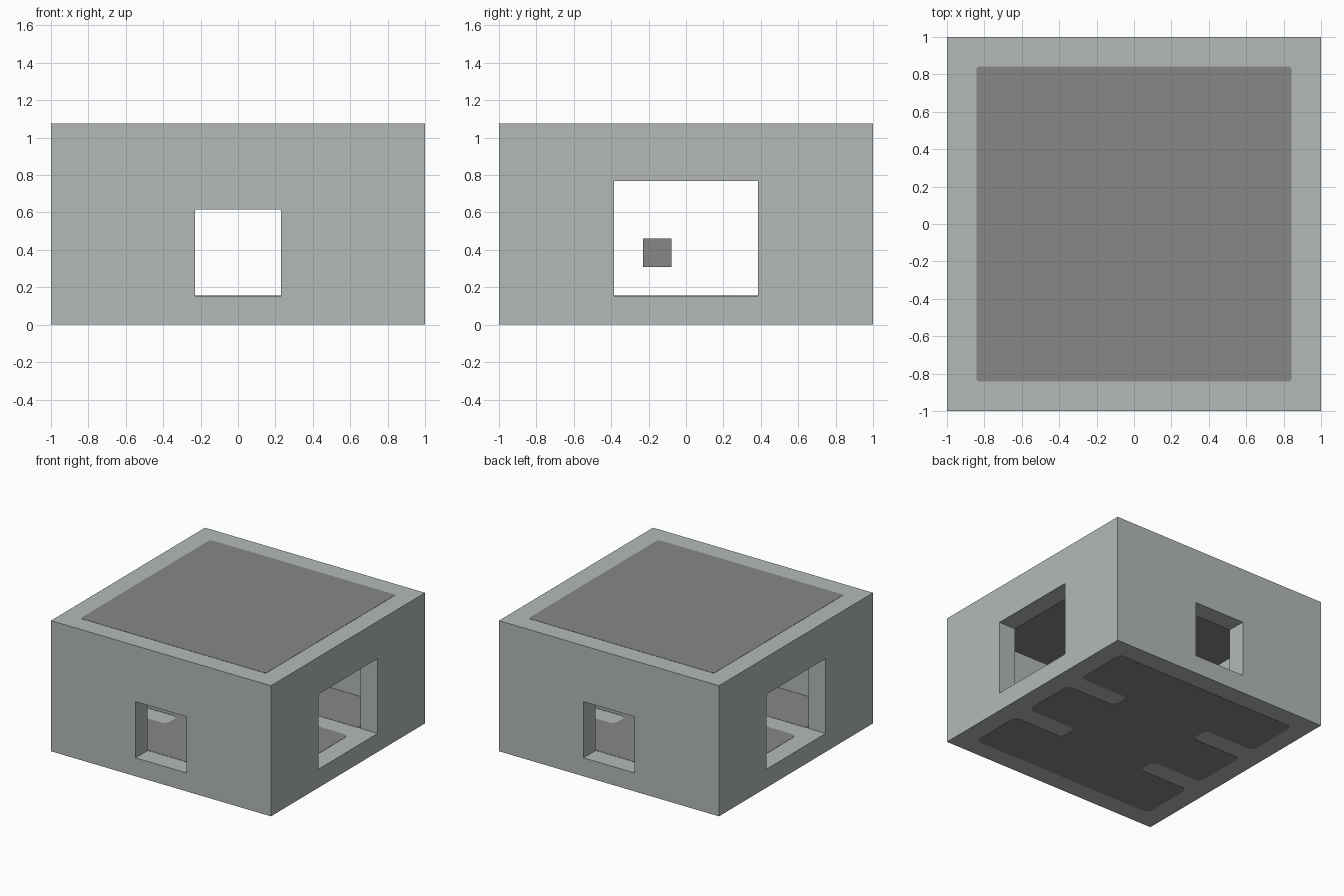
import bpy
import bmesh

U = 2 / 13          # one block of the building's grid
H = 7 * U           # overall height
T = 0.002           # thickness of painted panels
P = 0.843           # half width of painted panels

default = bpy.data.objects.get("Cube")
if default:
    bpy.data.objects.remove(default, do_unlink=True)


def make_material(name, srgb):
    color = [(c / 255 / 12.92 if c < 11 else ((c / 255 + 0.055) / 1.055) ** 2.4) for c in srgb] + [1]
    mat = bpy.data.materials.new(name)
    mat.use_nodes = True
    mat.diffuse_color = color
    bsdf = mat.node_tree.nodes["Principled BSDF"]
    bsdf.inputs["Base Color"].default_value = color
    bsdf.inputs["Roughness"].default_value = 0.9
    return mat


light_stone = make_material("light_stone", (179, 186, 185))
dark_stone = make_material("dark_stone", (135, 135, 135))


def finish(name, bm, mat):
    bmesh.ops.recalc_face_normals(bm, faces=bm.faces)
    mesh = bpy.data.meshes.new(name)
    bm.to_mesh(mesh)
    bm.free()
    mesh.materials.append(mat)
    obj = bpy.data.objects.new(name, mesh)
    bpy.context.collection.objects.link(obj)
    return obj


def box(name, low, high, mat):
    bm = bmesh.new()
    bmesh.ops.create_cube(bm, size=1)
    for v in bm.verts:
        v.co = [lo if c < 0 else hi for c, lo, hi in zip(v.co, low, high)]
    return finish(name, bm, mat)


def panel(name, outline, z, radius):
    """Thin painted plate with rounded corners, from z up to z + T."""
    bm = bmesh.new()
    face = bm.faces.new([bm.verts.new((x, y, z)) for x, y in outline])
    bmesh.ops.bevel(bm, geom=list(bm.verts), offset=radius, offset_type='OFFSET',
                    segments=4, profile=0.5, affect='VERTICES')
    top = bmesh.ops.extrude_face_region(bm, geom=list(bm.faces), use_keep_orig=True)
    moved = [g for g in top["geom"] if isinstance(g, bmesh.types.BMVert)]
    bmesh.ops.translate(bm, vec=(0, 0, T), verts=moved)
    return finish(name, bm, dark_stone)


# Hollow building with a tunnel of openings along each axis
shell = box("building_shell", (-1, -1, T), (1, 1, H - T), light_stone)
cutters = [
    box("room_cutter", (-5.5 * U, -5.5 * U, U), (5.5 * U, 5.5 * U, 6 * U), light_stone),
    box("door_cutter", (-1.5 * U, -1.2, U), (1.5 * U, 1.2, 4 * U), light_stone),
    box("window_cutter", (-1.2, -2.5 * U, U), (1.2, 2.5 * U, 5 * U), light_stone),
]
bpy.context.view_layer.objects.active = shell
for cutter in cutters:
    mod = shell.modifiers.new("cut", 'BOOLEAN')
    mod.operation = 'DIFFERENCE'
    mod.solver = 'EXACT'
    mod.object = cutter
    bpy.ops.object.modifier_apply(modifier=mod.name)
    bpy.data.objects.remove(cutter, do_unlink=True)

# Plain panels on the roof and ceiling
square = [(P, P), (-P, P), (-P, -P), (P, -P)]
panel("roof_panel", square, H - T, 0.02)
panel("ceiling_panel", square, 6 * U - T, 0.02)

# Slotted panels on the floor and underside, mirrored from one quarter
a, b = 1.5 * U, 2.5 * U
quarter = [(P, P), (P, b), (b, b), (b, a), (P, a)]
half = quarter + [(x, -y) for x, y in reversed(quarter)]
slotted = half + [(-x, y) for x, y in reversed(half)]
panel("floor_panel", slotted, U, 0.045)
panel("underside_panel", slotted, 0, 0.045)

# Small block inside the room
box("small_block", (1.5 * U, -1.5 * U, 2 * U), (2.5 * U, -0.5 * U, 3 * U), dark_stone)
